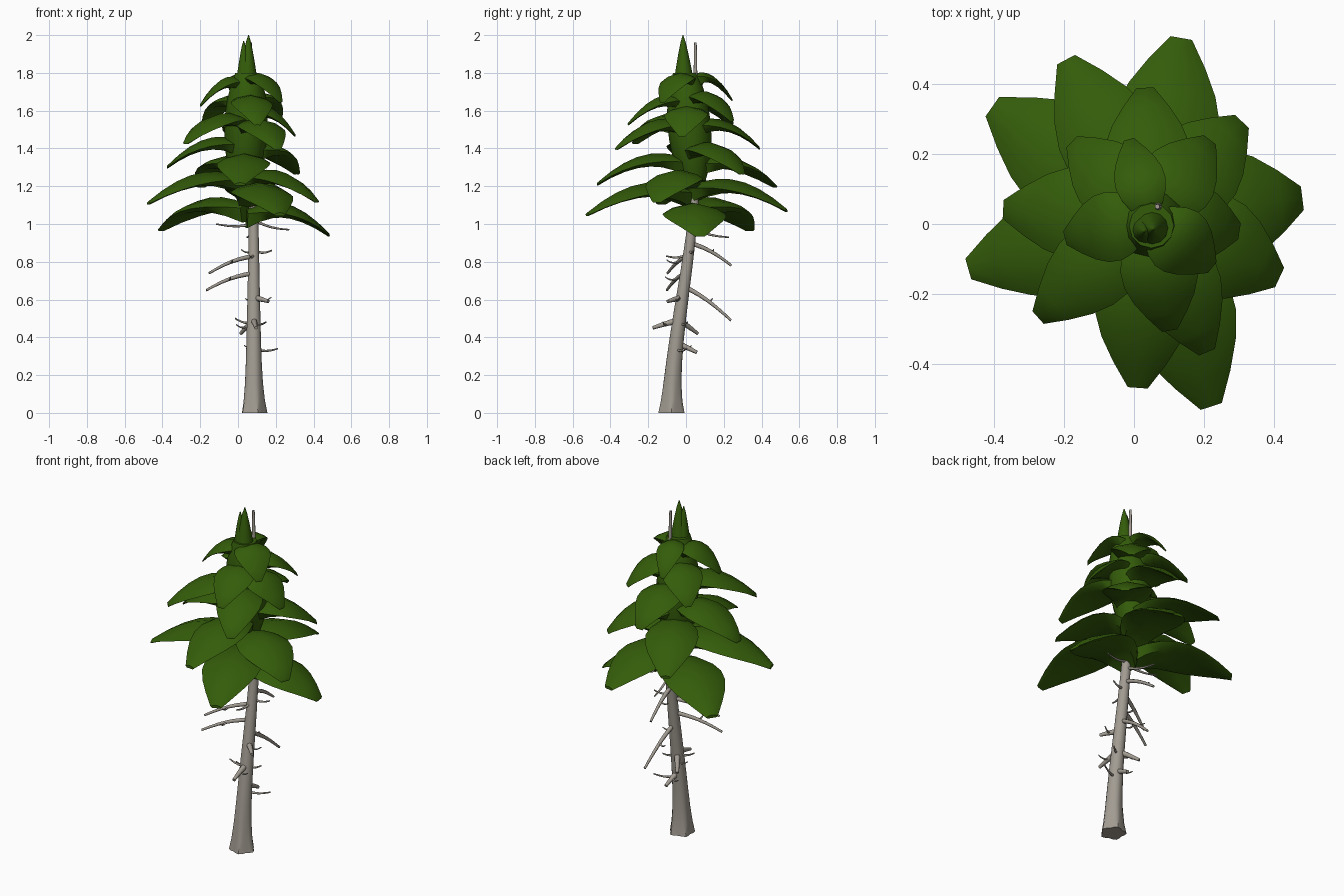
import bpy, bmesh, math
from mathutils import Vector

cube = bpy.data.objects.get("Cube")
if cube:
    bpy.data.objects.remove(cube, do_unlink=True)


def material(name, rgb):
    mat = bpy.data.materials.new(name)
    mat.use_nodes = True
    mat.diffuse_color = (*rgb, 1)
    shader = mat.node_tree.nodes["Principled BSDF"]
    shader.inputs["Base Color"].default_value = (*rgb, 1)
    return mat


BARK = material("grey bark", (0.36, 0.33, 0.285))
GREEN = material("needle green", (0.034, 0.108, 0.003))
UP = Vector((0, 0, 1))


def heading(degrees):
    """Level unit vector, counted from +x towards +y."""
    angle = math.radians(degrees)
    return Vector((math.cos(angle), math.sin(angle), 0))


def loft(name, rings, mat):
    """Skin a list of closed rings and cap both ends."""
    bm = bmesh.new()
    loops = [[bm.verts.new(point) for point in ring] for ring in rings]
    count = len(loops[0])
    for lower, upper in zip(loops, loops[1:]):
        for i in range(count):
            j = (i + 1) % count
            bm.faces.new((lower[i], lower[j], upper[j], upper[i]))
    bm.faces.new(reversed(loops[0]))
    bm.faces.new(loops[-1])
    bmesh.ops.recalc_face_normals(bm, faces=bm.faces)
    mesh = bpy.data.meshes.new(name)
    bm.to_mesh(mesh)
    bm.free()
    mesh.materials.append(mat)
    part = bpy.data.objects.new(name, mesh)
    bpy.context.collection.objects.link(part)
    bpy.ops.object.select_all(action='DESELECT')
    part.select_set(True)
    bpy.context.view_layer.objects.active = part
    bpy.ops.object.shade_smooth_by_angle(angle=math.radians(50))


def upright(name, bottom, top, radius):
    """Green body whose centre runs from bottom to top; radius is a rule of t."""
    rings = []
    steps, sides = 8, 12
    for k in range(steps + 1):
        t = k / steps
        centre = Vector(bottom).lerp(Vector(top), t)
        rings.append([centre + heading(360 * i / sides) * radius(t)
                      for i in range(sides)])
    loft(name, rings, GREEN)


def stem(z):
    """Centre of the leaning trunk at height z."""
    t = min(z / 1.3, 1)
    lean = -0.077 + 0.127 * t * t * (3 - 2 * t)
    return Vector((0.083 - 0.017 * max(z - 1, 0), lean, z))


def trunk():
    """Bent trunk with a lobed, flared foot and a bare top."""
    height, steps, sides = 1.96, 14, 20
    rings = []
    for k in range(steps + 1):
        z = height * (k / steps) ** 1.3
        flare = math.exp(-8 * z)
        radius = 0.045 * (1 - z / 2.3) + 0.02 * flare
        ring = []
        for i in range(sides):
            turn = 360 * i / sides
            lobe = 1 + 0.12 * flare * math.cos(math.radians(turn * 5))
            ring.append(stem(z) + heading(turn) * radius * lobe)
        rings.append(ring)
    loft("trunk", rings, BARK)


def branch(name, start, degrees, length, drop, radius, bow):
    """Thin dead branch, bowed vertically and tapering; returns its middle."""
    run = heading(degrees) * length - UP * drop
    side = run.cross(UP).normalized()
    over = side.cross(run).normalized()
    rings = []
    steps, sides = 6, 8
    for k in range(steps + 1):
        t = k / steps
        centre = start + run * t + UP * bow * math.sin(math.pi * t)
        size = radius * (1 - 0.5 * t)
        ring = []
        for i in range(sides):
            spoke = heading(360 * i / sides)
            ring.append(centre + (side * spoke.x + over * spoke.y) * size)
        rings.append(ring)
    loft(name, rings, BARK)
    return start + run / 2 + UP * bow


def bough(name, degrees, reach, tip_height, slim=1):
    """Drooping, arched, petal-shaped bough, thick where it meets the stem."""
    droop = 0.135
    root = Vector((0.045, 0.02, tip_height + droop))
    out = heading(degrees)
    side = heading(degrees + 90)
    widest = slim * (0.17 - 0.1 * (tip_height - 0.94))
    rings = []
    steps, sides = 7, 8
    for k in range(steps + 1):
        t = k / steps
        base = (1 - t) ** 3
        centre = root + out * reach * t - UP * (droop * t ** 2.3 + 0.02 * base)
        half = widest * (0.2 + 0.8 * math.sin(math.pi * (0.06 + 0.94 * t)))
        ring = []
        for i in range(sides):
            spoke = heading(360 * i / sides)
            lift = 0.35 * half * spoke.y ** 2
            if i > sides / 2:
                lift = lift * 0.15 - 0.008 - 0.07 * base
            ring.append(centre + side * half * spoke.x + UP * lift)
        rings.append(ring)
    loft(name, rings, GREEN)


trunk()

# Foliage core and the twin leader tips
upright("foliage_core", (0.035, 0.04, 1.23), (0.05, -0.005, 1.8),
        lambda t: 0.115 * math.sqrt(math.sin(math.pi * (0.1 + 0.8 * t))))
upright("leader_tall", (0.05, -0.01, 1.7), (0.056, -0.016, 2),
        lambda t: 0.002 + 0.06 * (1 - t) ** 0.8)
upright("leader_short", (0.035, -0.015, 1.7), (0.03, -0.022, 1.97),
        lambda t: 0.002 + 0.05 * (1 - t) ** 0.8)

# Boughs spiralling upwards: heading, reach, tip height
BOUGHS = (
    (7, 0.44, 0.94), (145, 0.55, 0.97), (288, 0.57, 1.05), (80, 0.52, 1.07),
    (196, 0.54, 1.11), (335, 0.41, 1.12), (118, 0.51, 1.2), (266, 0.49, 1.21),
    (46, 0.38, 1.27), (177, 0.42, 1.3), (293, 0.42, 1.4), (92, 0.37, 1.4),
    (222, 0.43, 1.43), (351, 0.26, 1.47), (136, 0.31, 1.53), (280, 0.33, 1.53),
    (52, 0.28, 1.55), (194, 0.25, 1.63), (321, 0.23, 1.65),
)
for number, (degrees, reach, tip_height) in enumerate(BOUGHS, start=1):
    bough(f"bough_{number}", degrees, reach, tip_height)
bough("crown_bough", 105, 0.23, 1.66, slim=0.75)

# Dead branches on the bare trunk: root height, heading, length, drop
LIMBS = ((0.9, 95, 0.22, 0.12), (0.83, 205, 0.26, 0.09),
         (0.74, 202, 0.27, 0.09), (0.67, 85, 0.25, 0.18))
STUBS = ((0.61, 315, 0.11, 0.02), (0.49, 125, 0.12, 0.07),
         (0.49, 275, 0.14, 0.04), (0.37, 85, 0.11, 0.05))
SPRIGS = ((1, 175, 0.2, 0), (1.02, 20, 0.2, 0.05), (0.98, 100, 0.2, 0.05),
          (0.86, 15, 0.1, 0), (0.84, 260, 0.12, 0.01), (0.48, 190, 0.1, -0.02),
          (0.48, 35, 0.08, 0), (0.34, 25, 0.14, 0))
for kind, group, radius, bow in (("dead_limb", LIMBS, 0.013, 0.015),
                                 ("dead_stub", STUBS, 0.018, 0.002),
                                 ("dead_sprig", SPRIGS, 0.008, -0.012)):
    for number, (z, degrees, length, drop) in enumerate(group, start=1):
        name = f"{kind}_{number}"
        middle = branch(name, stem(z), degrees, length, drop, radius, bow)
        # Small twig forking off the middle
        if kind != "dead_sprig":
            branch(f"{name}_twig", middle, degrees + 70, 0.06, -0.01, 0.006, -0.01)
